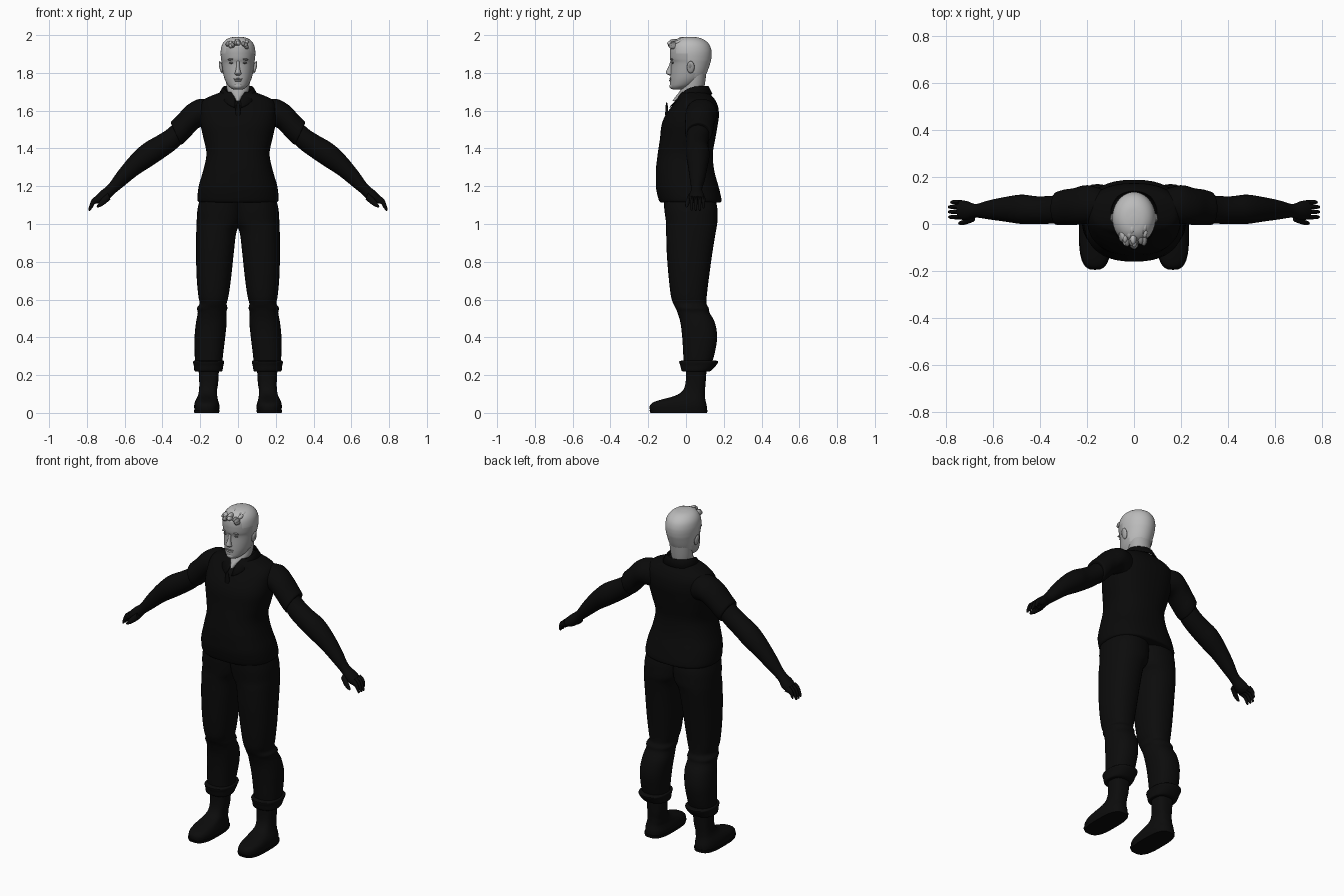
import bpy
import bmesh
import math
import random
from mathutils import Vector, Matrix

cube = bpy.data.objects.get("Cube")
if cube:
    bpy.data.objects.remove(cube, do_unlink=True)


def material(name, value):
    mat = bpy.data.materials.new(name)
    mat.use_nodes = True
    colour = (value, value, value, 1)
    mat.diffuse_color = colour
    mat.node_tree.nodes["Principled BSDF"].inputs["Base Color"].default_value = colour
    return mat


SHIRT = material("shirt black", 0.003)
TROUSERS = material("trouser black", 0.0035)
SKIN = material("skin grey", 0.4)
HAIR = material("hair light grey", 0.5)
DARK_HAIR = material("fringe grey", 0.25)
EYE = material("eye dark grey", 0.12)


def finish(name, bm, mats, rule=None, angle=50):
    """Turn a bmesh into a named, smooth-shaded object."""
    bmesh.ops.recalc_face_normals(bm, faces=bm.faces)
    if rule:
        for face in bm.faces:
            face.material_index = rule(face.calc_center_median())
    mesh = bpy.data.meshes.new(name)
    bm.to_mesh(mesh)
    bm.free()
    for mat in mats:
        mesh.materials.append(mat)
    obj = bpy.data.objects.new(name, mesh)
    bpy.context.collection.objects.link(obj)
    bpy.ops.object.select_all(action='DESELECT')
    obj.select_set(True)
    bpy.context.view_layer.objects.active = obj
    bpy.ops.object.shade_smooth_by_angle(angle=math.radians(angle))
    return obj


def blend(sections, steps):
    """Smoothly add sections in between without overshooting."""
    result = []
    last = len(sections) - 1
    for i in range(last):
        rows = [sections[max(0, min(last, i + k))] for k in (-1, 0, 1, 2)]
        for s in range(steps):
            t = s / steps
            row = []
            for a, b, c, d in zip(*rows):
                v = b + t * ((c - a) + t * ((2*a - 5*b + 4*c - d) + t * (3*b - a - 3*c + d))) / 2
                row.append(max(min(b, c), min(max(b, c), v)))
            result.append(row)
    return result + [sections[-1]]


def loft(name, sections, mats, side=1, power=2.0, steps=4, count=28, rule=None):
    """Skin sections (xa, za, xb, zb, y0, y1); side -1 mirrors to the right."""
    bm = bmesh.new()
    rings = []
    for xa, za, xb, zb, y0, y1 in blend(sections, steps):
        ring = []
        for i in range(count):
            a = math.tau * i / count
            c, s = (math.copysign(abs(f) ** (2 / power), f) for f in (math.cos(a), math.sin(a)))
            x = (xa + xb) / 2 + c * (xa - xb) / 2
            z = (za + zb) / 2 + c * (za - zb) / 2
            ring.append(bm.verts.new((side * x, (y0 + y1) / 2 + s * (y1 - y0) / 2, z)))
        rings.append(ring)
    for low, high in zip(rings, rings[1:]):
        for i in range(count):
            j = (i + 1) % count
            bm.faces.new((low[i], low[j], high[j], high[i]))
    bm.faces.new(rings[0])
    bm.faces.new(rings[-1])
    return finish(name, bm, mats, rule)


def upright(rows):
    """Level sections from (z, x0, x1, y0, y1)."""
    return [(x1, z, x0, z, y0, y1) for z, x0, x1, y0, y1 in rows]


def central(rows):
    """Level sections centred on x from (z, half width, y0, y1)."""
    return upright([(z, -w, w, y0, y1) for z, w, y0, y1 in rows])


def blob(name, centre, size, mat, turn=0):
    bm = bmesh.new()
    bmesh.ops.create_uvsphere(bm, u_segments=16, v_segments=10, radius=1)
    matrix = Matrix.Translation(Vector(centre)) @ Matrix.Rotation(turn, 4, 'Y') @ Matrix.Diagonal((*size, 1))
    bmesh.ops.transform(bm, matrix=matrix, verts=bm.verts)
    return finish(name, bm, [mat])


# Shirt body
loft("shirt_body", central([
    (1.115, .205, -.135, .182), (1.13, .215, -.145, .188), (1.2, .208, -.16, .172),
    (1.28, .185, -.16, .15), (1.37, .167, -.15, .142), (1.45, .182, -.138, .155),
    (1.52, .197, -.13, .167), (1.57, .2, -.112, .174), (1.62, .2, -.078, .17),
    (1.655, .185, -.05, .155), (1.675, .15, -.04, .14), (1.7, .085, -.022, .115)]),
    [SHIRT], power=2.4, count=40)
blob("button_placket", (0, -.102, 1.585), (.014, .008, .06), SHIRT)

# Folded collar, open at the front
bm = bmesh.new()
strips = []
for i in range(41):
    a = math.pi * .95 * (i / 20 - 1)
    front = (1 - math.cos(a)) / 2
    top = 1.73 - .06 * front ** 4
    strip = []
    for rx, ry, z in ((.078, .08, top - .03), (.08, .08, top),
                      (.105, .1 + .03 * front, top - .042 - .012 * front ** 6)):
        strip.append(bm.verts.new((rx * math.sin(a), .04 + ry * math.cos(a), z)))
    strips.append(strip)
for p, q in zip(strips, strips[1:]):
    for k in range(2):
        bm.faces.new((p[k], q[k], q[k + 1], p[k + 1]))
collar = finish("collar", bm, [SHIRT])
collar.modifiers.new("thickness", 'SOLIDIFY').thickness = .005

# Limbs, built once per side
for side, label in ((1, "left_"), (-1, "right_")):
    loft(label + "sleeve", [
        (.1, 1.66, .12, 1.5, .01, .14), (.2, 1.663, .195, 1.515, 0, .165),
        (.27, 1.628, .245, 1.472, -.004, .152), (.32, 1.575, .275, 1.44, -.005, .146),
        (.355, 1.54, .3, 1.42, -.004, .136), (.352, 1.53, .305, 1.43, .005, .125)], [SHIRT], side)
    loft(label + "arm", [
        (.29, 1.58, .27, 1.46, .01, .13), (.37, 1.505, .325, 1.4, .002, .12),
        (.43, 1.466, .4, 1.345, 0, .118), (.5, 1.425, .455, 1.308, 0, .125),
        (.565, 1.365, .53, 1.26, .01, .115), (.635, 1.28, .605, 1.2, .02, .1),
        (.685, 1.21, .66, 1.155, .027, .085), (.73, 1.172, .695, 1.118, .016, .098),
        (.755, 1.147, .725, 1.108, .02, .1)], [SHIRT], side)
    for finger, y, reach in (("index", .03, .97), ("middle", .052, 1), ("ring", .073, 1), ("little", .093, .75)):
        tip = Vector((.04 * reach, -.05 * reach))
        loft(label + finger + "_finger", [
            (.75, 1.15, .725, 1.112, y - .011, y + .01),
            (.775, 1.128, .757, 1.106, y - .01, y + .009),
            (.752 + tip.x, 1.13 + tip.y, .738 + tip.x, 1.126 + tip.y, y - .007, y + .006),
            (.748 + tip.x, 1.12 + tip.y, .744 + tip.x, 1.119 + tip.y, y - .003, y + .002)],
            [SHIRT], side, count=10)
    loft(label + "thumb", [
        (.69, 1.165, .675, 1.13, .01, .045), (.725, 1.13, .705, 1.105, -.002, .022),
        (.745, 1.1, .732, 1.09, -.004, .012), (.748, 1.09, .744, 1.088, 0, .006)],
        [SHIRT], side, count=12)

    # Trouser leg with knee folds and rolled cuff
    loft(label + "trouser_leg", upright([
        (.24, .085, .225, -.01, .125), (.3, .08, .229, -.014, .148), (.4, .068, .23, -.02, .165),
        (.48, .06, .222, -.03, .152), (.53, .062, .213, -.045, .125), (.555, .056, .217, -.055, .12),
        (.58, .06, .203, -.068, .108), (.62, .05, .21, -.08, .11), (.72, .036, .219, -.092, .122),
        (.85, .022, .222, -.102, .14), (.96, .008, .221, -.105, .158), (1.01, -.02, .219, -.106, .166),
        (1.08, -.03, .214, -.115, .166), (1.16, -.03, .195, -.12, .15)]), [TROUSERS], side, power=2.3)
    loft(label + "trouser_cuff", upright([
        (.218, .09, .218, -.005, .11), (.222, .083, .23, -.022, .13), (.25, .078, .234, -.03, .158),
        (.272, .073, .238, -.036, .17), (.278, .085, .225, -.015, .15)]), [TROUSERS], side, power=2.3)

    # Ankle boot and sole
    loft(label + "boot", upright([
        (.012, .1, .23, -.19, .11), (.035, .098, .232, -.192, .11), (.055, .102, .229, -.175, .106),
        (.072, .107, .222, -.125, .102), (.09, .11, .213, -.06, .1), (.115, .112, .207, -.02, .1),
        (.16, .105, .205, -.002, .104), (.25, .1, .21, 0, .11)]), [TROUSERS], side, power=2.7)
    loft(label + "sole", upright([
        (0, .1, .231, -.188, .112), (.016, .097, .234, -.195, .114)]),
        [TROUSERS], side, power=2.9, steps=1)

# Neck, ending in the open shirt front
loft("neck", central([
    (1.65, .01, -.072, .02), (1.675, .03, -.055, .06), (1.7, .055, -.035, .09),
    (1.74, .062, -.015, .1), (1.82, .066, -.01, .11)]), [SKIN])


# Head, with the hair marked off by the hairline
def hairline(p):
    edge = -.055 if p.z > 1.9 else .01 if p.z > 1.84 else .045
    return int(p.z > 1.78 and p.y > edge or p.z > 1.94)


loft("head", central([
    (1.712, .024, -.07, -.02), (1.72, .038, -.08, .01), (1.735, .054, -.084, .045),
    (1.765, .07, -.084, .088), (1.8, .079, -.082, .11), (1.85, .086, -.079, .128),
    (1.875, .09, -.085, .134), (1.91, .092, -.086, .136), (1.945, .086, -.078, .126),
    (1.97, .07, -.06, .104), (1.985, .046, -.034, .074), (1.991, .015, 0, .035)]),
    [SKIN, HAIR], steps=5, count=48, rule=hairline)

# Face details
loft("nose", central([
    (1.787, .01, -.09, -.07), (1.795, .018, -.102, -.07), (1.804, .015, -.107, -.07),
    (1.83, .009, -.094, -.07), (1.862, .008, -.083, -.07)]), [SKIN], count=16)
blob("upper_lip", (0, -.081, 1.768), (.025, .008, .004), DARK_HAIR)
blob("lower_lip", (0, -.082, 1.759), (.02, .008, .005), SKIN)
blob("chin", (0, -.07, 1.73), (.025, .018, .016), SKIN)
for side, label in ((1, "left_"), (-1, "right_")):
    blob(label + "eye", (side * .034, -.07, 1.853), (.014, .005, .005), EYE)
    blob(label + "eyebrow", (side * .035, -.074, 1.872), (.021, .007, .005), DARK_HAIR, side * .12)
    blob(label + "ear", (side * .09, .025, 1.83), (.009, .02, .033), SKIN, side * .2)
    blob(label + "ear_hollow", (side * .096, .022, 1.835), (.005, .01, .017), DARK_HAIR, side * .2)

# Tousled fringe of overlapping locks
random.seed(4)
for i in range(22):
    x = random.uniform(-.055, .055)
    back = random.random()
    y = -.088 + .07 * back + abs(x) * .3
    z = 1.953 + .026 * back - abs(x) * .25 + random.uniform(-.006, .006)
    blob("fringe_lock", (x, y, z), (.012, .024, .014), (DARK_HAIR, HAIR)[i % 2], random.uniform(-.7, .7))
